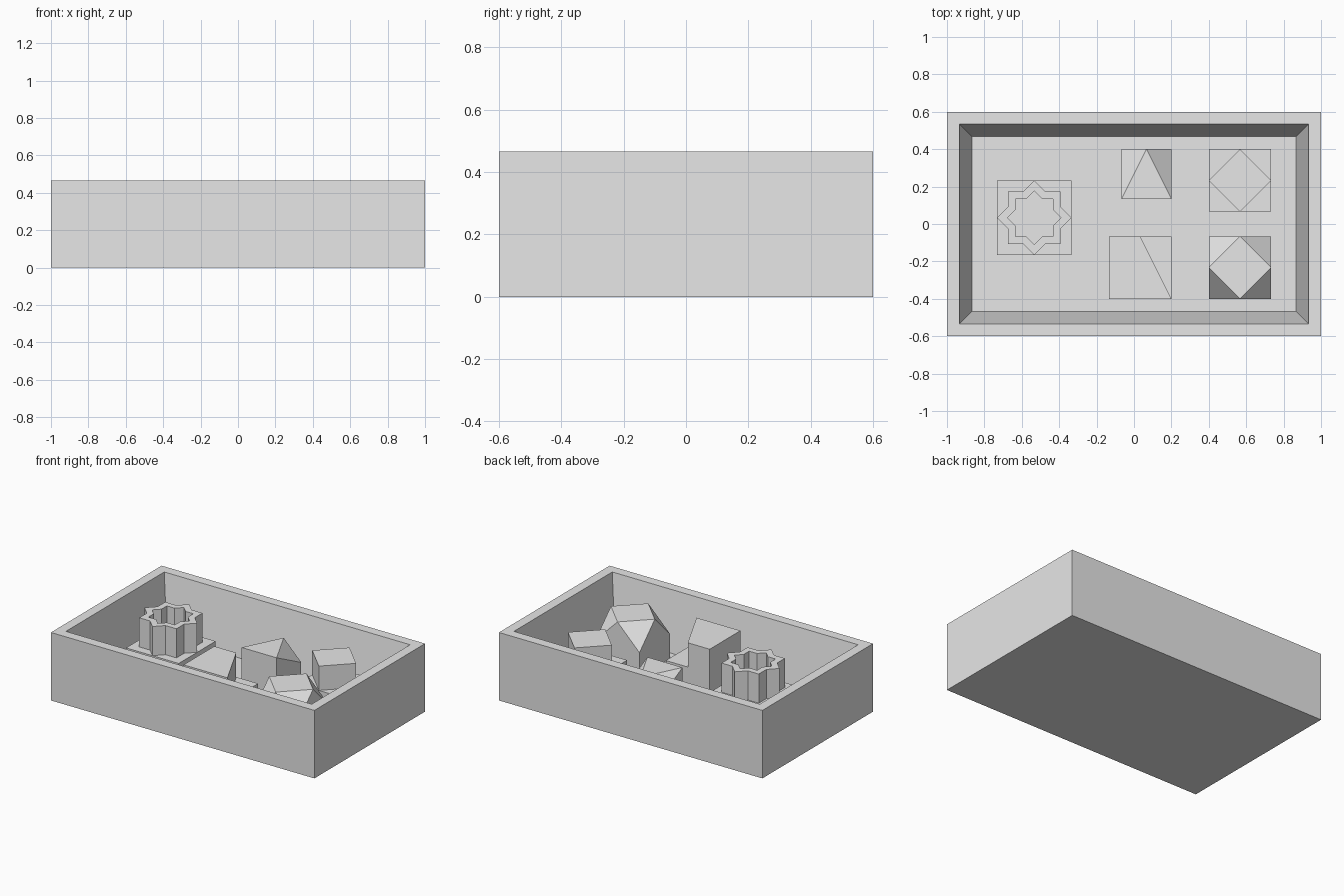
import bpy
import bmesh
from math import cos, sin, pi, sqrt

cube = bpy.data.objects.get("Cube")
if cube:
    bpy.data.objects.remove(cube, do_unlink=True)

U = 1 / 15            # modelling unit
FLOOR = U             # inside floor height of the tray

grey = bpy.data.materials.new("light_grey")
grey.use_nodes = True
grey.diffuse_color = (0.8, 0.8, 0.8, 1)
grey.node_tree.nodes["Principled BSDF"].inputs["Base Color"].default_value = (0.8, 0.8, 0.8, 1)


def finish(name, bm):
    bmesh.ops.recalc_face_normals(bm, faces=bm.faces)
    mesh = bpy.data.meshes.new(name)
    bm.to_mesh(mesh)
    bm.free()
    mesh.materials.append(grey)
    obj = bpy.data.objects.new(name, mesh)
    bpy.context.collection.objects.link(obj)
    return obj


def loft(name, sections, wrap=False):
    """Join (outline, height) sections; cap the ends or wrap into a ring."""
    bm = bmesh.new()
    rings = [[bm.verts.new((x, y, z)) for x, y in outline] for outline, z in sections]
    pairs = list(zip(rings, rings[1:]))
    if wrap:
        pairs.append((rings[-1], rings[0]))
    else:
        bm.faces.new(rings[0])
        bm.faces.new(rings[-1])
    for a, b in pairs:
        for i in range(len(a)):
            j = (i + 1) % len(a)
            bm.faces.new((a[i], a[j], b[j], b[i]))
    return finish(name, bm)


def hull(name, sections):
    """Convex solid through all section points."""
    bm = bmesh.new()
    for outline, z in sections:
        for x, y in outline:
            bm.verts.new((x, y, z))
    bmesh.ops.convex_hull(bm, input=bm.verts)
    bmesh.ops.dissolve_limit(bm, angle_limit=0.01, verts=bm.verts, edges=bm.edges)
    return finish(name, bm)


def rect(cx, cy, hx, hy):
    return [(cx - hx, cy - hy), (cx + hx, cy - hy), (cx + hx, cy + hy), (cx - hx, cy + hy)]


def diamond(cx, cy, r):
    return [(cx, cy - r), (cx + r, cy), (cx, cy + r), (cx - r, cy)]


def star(cx, cy, r):
    # Eight points: two squares overlapped at 45 degrees
    notch = r / sqrt(2) / cos(pi / 8)
    return [(cx + (notch if i % 2 else r) * cos(i * pi / 8),
             cy + (notch if i % 2 else r) * sin(i * pi / 8)) for i in range(16)]


# Open tray with sloping inner walls
loft("tray", [(rect(0, 0, 15 * U, 9 * U), 0),
              (rect(0, 0, 15 * U, 9 * U), 7 * U),
              (rect(0, 0, 14 * U, 8 * U), 7 * U),
              (rect(0, 0, 13 * U, 7 * U), FLOOR)])

# Hollow star tower on a square base
sx, sy = -8 * U, 0.5 * U
base = rect(sx, sy, 3 * U, 3 * U)
loft("star_base", [(base, FLOOR), (base, 4 * U)])
outer, inner = star(sx, sy, 0.2), star(sx, sy, 0.142)
loft("star_tower", [(outer, 4 * U), (outer, 7 * U), (inner, 7 * U), (inner, 4 * U)], wrap=True)

# Square block tapering to a triangular top
tx, ty, h = U, 4 * U, 2 * U
base = rect(tx, ty, h, h)
top = [(tx - h, ty - h), (tx + h, ty - h), (tx, ty + h)]
hull("triangle_block", [(base, FLOOR), (base, 3 * U), (top, 5 * U)])

# The remaining blocks share one footprint size and two heights
h, MID, TOP = 2.5 * U, 3.5 * U, 6 * U

# Square base with a trapezoid upper half
bx, by = 0.5 * U, -3.5 * U
base = rect(bx, by, h, h)
trapezoid = [(bx - h, by - h), (bx + h, by - h), (bx, by + h), (bx - h, by + h)]
loft("trapezoid_base", [(base, FLOOR), (base, MID)])
loft("trapezoid_top", [(trapezoid, MID), (trapezoid, TOP)])

# Square base with an upright diamond prism
cx, cy = 8.5 * U, 3.5 * U
base = rect(cx, cy, h, h)
loft("diamond_base", [(base, FLOOR), (base, MID)])
loft("diamond_top", [(diamond(cx, cy, h), MID), (diamond(cx, cy, h), TOP)])

# Cube with its four top corners cut off
cy = -3.5 * U
base = rect(cx, cy, h, h)
hull("cut_corner_block", [(base, FLOOR), (base, MID), (diamond(cx, cy, h), TOP)])
